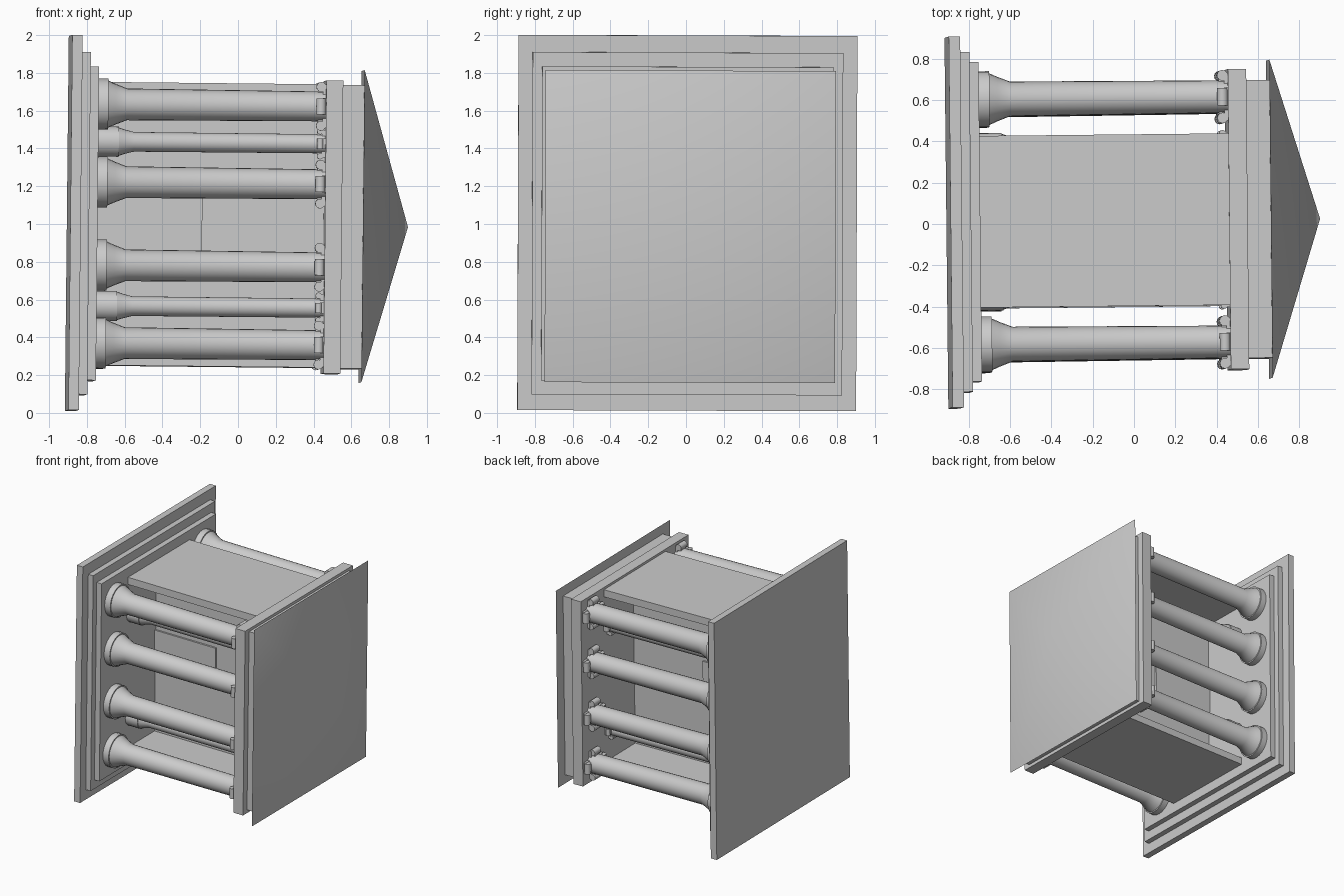
import bpy, bmesh, math
from mathutils import Matrix, Vector

if "Cube" in bpy.data.objects:
    bpy.data.objects.remove(bpy.data.objects["Cube"], do_unlink=True)

stone = bpy.data.materials.new("grey stone")
stone.use_nodes = True
GREY = (0.6, 0.6, 0.6, 1)
stone.diffuse_color = GREY
stone.node_tree.nodes["Principled BSDF"].inputs["Base Color"].default_value = GREY

# The temple lies on its side, its axis along x, with a slight lean
LEAN = (Matrix.Translation((0, 0.016, 0.993))
        @ Matrix.Rotation(math.radians(0.6), 4, 'Z')
        @ Matrix.Rotation(math.radians(0.6), 4, 'Y')
        @ Matrix.Rotation(math.radians(-0.2), 4, 'X'))


def finish(name, bm, smooth=False):
    bmesh.ops.recalc_face_normals(bm, faces=bm.faces)
    bm.transform(LEAN)
    mesh = bpy.data.meshes.new(name)
    bm.to_mesh(mesh)
    bm.free()
    mesh.materials.append(stone)
    ob = bpy.data.objects.new(name, mesh)
    bpy.context.collection.objects.link(ob)
    if smooth:
        bpy.ops.object.select_all(action='DESELECT')
        ob.select_set(True)
        bpy.context.view_layer.objects.active = ob
        bpy.ops.object.shade_smooth_by_angle(angle=math.radians(35))
    return ob


def add_box(bm, lo, hi, turn=Matrix()):
    lo, hi = Vector(lo), Vector(hi)
    mat = turn @ Matrix.Translation((lo + hi) / 2) @ Matrix.Diagonal((*(hi - lo), 1))
    bmesh.ops.create_cube(bm, size=1, matrix=mat)


def box(name, lo, hi):
    bm = bmesh.new()
    add_box(bm, lo, hi)
    finish(name, bm)


def slab(name, x0, x1, hy, hz, z=0.0):
    box(name, (x0, -hy, z - hz), (x1, hy, z + hz))


def add_lathe(bm, profile, place, sides=24):
    # profile of (x, radius) revolved about x, ends capped
    rings = []
    for x, r in profile:
        rings.append([bm.verts.new(place @ Vector((x, r * math.cos(a), r * math.sin(a))))
                      for a in (2 * math.pi * i / sides for i in range(sides))])
    for a, b in zip(rings, rings[1:]):
        for i in range(sides):
            j = (i + 1) % sides
            bm.faces.new((a[i], a[j], b[j], b[i]))
    bm.faces.new(rings[0])
    bm.faces.new(rings[-1])


def column(name, y, z, s, foot):
    # s scales the radii; foot lists the flared base profile
    bm = bmesh.new()
    place = Matrix.Translation((0, y, z))
    shaft = [(0.40, 0.079 * s), (0.455, 0.079 * s)]
    add_lathe(bm, foot + shaft, place)
    # Four curled leaves form the capital
    for k in range(4):
        turn = place @ Matrix.Rotation(k * math.pi / 2, 4, 'X')
        add_box(bm, (0.435, 0.05 * s, -0.045 * s), (0.456, 0.115 * s, 0.045 * s), turn)
        add_box(bm, (0.41, 0.07 * s, -0.028 * s), (0.44, 0.098 * s, 0.028 * s), turn)
        curl = turn @ Matrix.Translation((0.427, 0.103 * s, 0))
        bmesh.ops.create_cone(bm, cap_ends=True, segments=12, radius1=0.026 * s,
                              radius2=0.026 * s, depth=0.085 * s, matrix=curl)
    finish(name, bm, True)


# Stepped base
slab("base_step_bottom", -0.897, -0.842, 0.897, 0.993, 0.003)
slab("base_step_middle", -0.842, -0.797, 0.822, 0.906, 0.0)
slab("base_step_top", -0.797, -0.752, 0.772, 0.831, 0.0)

# Inner chamber: two side walls, a cross wall and its door panel
for side, label in ((1, "upper"), (-1, "lower")):
    zs = sorted((side * 0.75, side * 0.69))
    box(label + "_chamber_wall", (-0.752, -0.415, zs[0]), (0.455, 0.415, zs[1]))
box("cross_wall", (-0.752, -0.03, -0.69), (0.455, 0.02, 0.69))
box("door_panel", (-0.752, -0.045, -0.165), (-0.19, 0.035, 0.165))

# Outer rows of columns, and smaller columns between the chamber walls
big_foot = [(-0.752, 0.135), (-0.70, 0.135), (-0.70, 0.125), (-0.66, 0.107),
            (-0.60, 0.084)]
small_foot = [(-0.752, 0.08), (-0.64, 0.08), (-0.64, 0.075), (-0.61, 0.065),
              (-0.56, 0.052)]
for y_side, row in ((-1, "front"), (1, "back")):
    for i, z in enumerate((-0.632, -0.22, 0.22, 0.632)):
        column(f"{row}_column_{i + 1}", y_side * 0.593, z, 1.0, big_foot)
    for i, z in enumerate((-0.435, 0.435)):
        column(f"{row}_inner_column_{i + 1}", y_side * 0.35, z, 0.64, small_foot)

# Beams above the columns
slab("lower_beam", 0.453, 0.542, 0.726, 0.775, -0.006)
slab("upper_beam", 0.542, 0.654, 0.672, 0.75, -0.004)

# Pyramid roof with softly shaded slopes
bm = bmesh.new()
corners = [bm.verts.new((0.654, y * 0.769, z * 0.826))
           for y, z in ((-1, -1), (1, -1), (1, 1), (-1, 1))]
apex = bm.verts.new((0.90, 0, 0))
bm.faces.new(corners)
for i in range(4):
    bm.faces.new((corners[i], corners[(i + 1) % 4], apex))
finish("pyramid_roof", bm, True)
